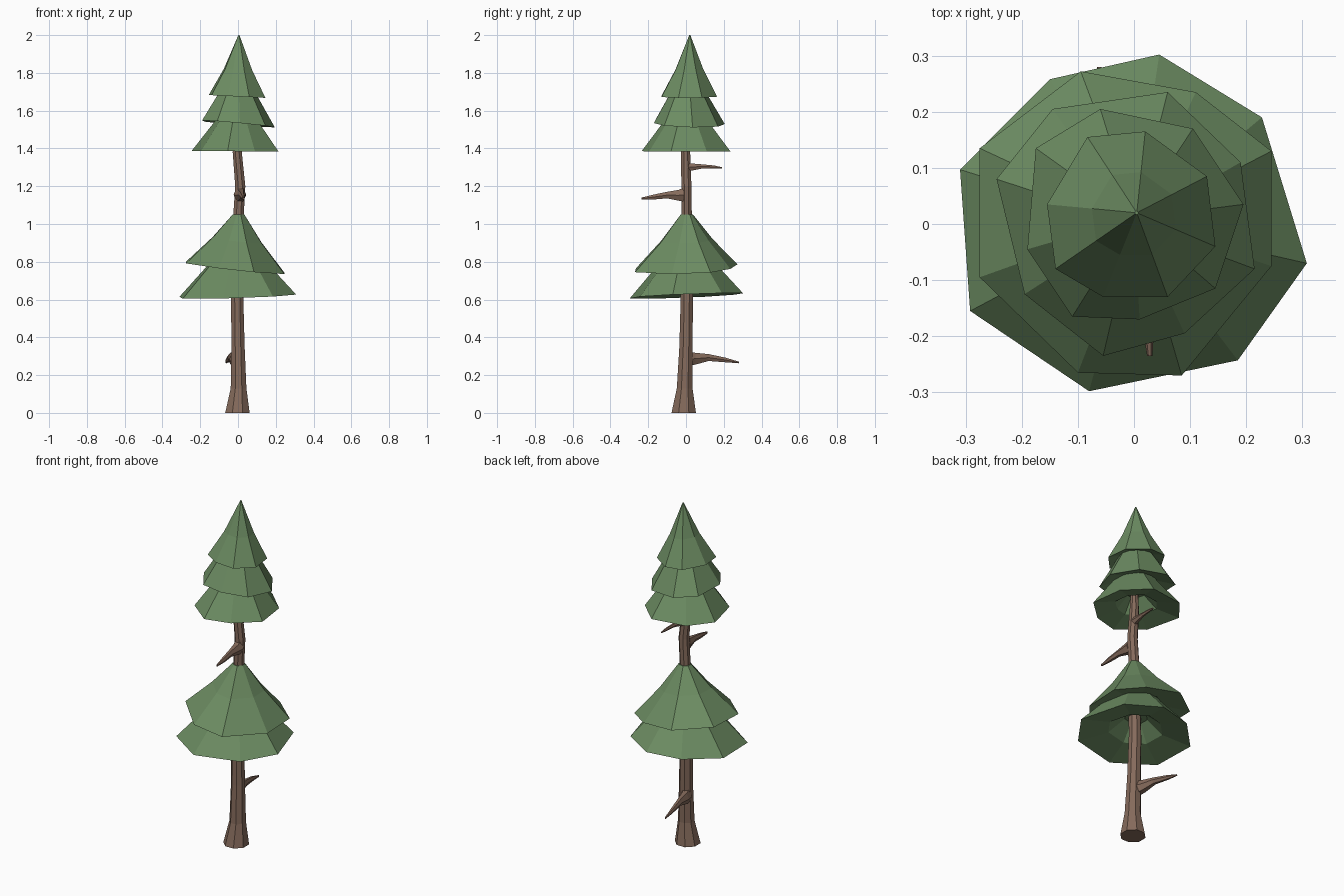
import bpy, bmesh, math
from mathutils import Vector

cube = bpy.data.objects.get("Cube")
if cube:
    bpy.data.objects.remove(cube, do_unlink=True)


def make_material(name, colour):
    mat = bpy.data.materials.new(name)
    mat.use_nodes = True
    mat.diffuse_color = colour
    node = mat.node_tree.nodes["Principled BSDF"]
    node.inputs["Base Color"].default_value = colour
    node.inputs["Roughness"].default_value = 0.9
    return mat


needle_green = make_material("needle green", (0.15, 0.262, 0.122, 1))
bark_brown = make_material("bark brown", (0.235, 0.146, 0.106, 1))


def loft(name, rings, material):
    """Skin a list of equal rings into a closed, flat shaded solid."""
    bm = bmesh.new()
    loops = [[bm.verts.new(point) for point in ring] for ring in rings]
    count = len(loops[0])
    for lower, upper in zip(loops, loops[1:]):
        for i in range(count):
            j = (i + 1) % count
            bm.faces.new((lower[i], lower[j], upper[j], upper[i]))
    bm.faces.new(list(reversed(loops[0])))
    bm.faces.new(loops[-1])
    bmesh.ops.recalc_face_normals(bm, faces=bm.faces[:])
    mesh = bpy.data.meshes.new(name)
    bm.to_mesh(mesh)
    bm.free()
    mesh.materials.append(material)
    obj = bpy.data.objects.new(name, mesh)
    bpy.context.collection.objects.link(obj)
    return obj


def polygon(centre, radius, sides, side_axis, up_axis, turn=0.0):
    """Regular ring of points spanned by two axes."""
    angles = [math.tau * (i + turn) / sides for i in range(sides)]
    return [Vector(centre) + radius * (math.cos(a) * side_axis + math.sin(a) * up_axis)
            for a in angles]


def foliage_tier(name, outline, height, tilt, tip, tip_scale, bend):
    """Eight-sided skirt with a tilted rim, a bent slope and a hollow underside."""
    tip = Vector(tip)
    rim = [Vector((x, y, height + tilt[0] * x + tilt[1] * y)) for x, y in outline]
    middle = sum(rim, Vector()) / len(rim)

    def shrink(target, amount, lift=0.0):
        return [p.lerp(target, amount) + Vector((0, 0, lift)) for p in rim]

    hollow_core = shrink(middle, 0.8, 0.10)
    hollow = shrink(middle, 0.52, 0.03)
    slope = shrink(tip, 0.5, bend)
    point = shrink(Vector((tip.x, tip.y, middle.z)), 1 - tip_scale)
    for p in point:
        p.z = tip.z
    loft(name, [hollow_core, hollow, rim, slope, point], needle_green)


# Foliage, from the crown down to the widest skirt
foliage_tier("crown_tier",
             [(.02, .165), (-.083, .155), (-.155, .035), (-.14, -.08),
              (-.055, -.13), (.06, -.13), (.145, -.04), (.13, .085)],
             1.675, (-.05, 0), (.005, .02, 2.0), .02, -.02)
foliage_tier("upper_tier",
             [(-.06, .205), (-.175, .135), (-.19, -.045), (-.11, -.165),
              (.01, -.17), (.145, -.115), (.195, .035), (.105, .17)],
             1.53, (-.09, -.03), (0, .01, 1.86), .1, 0)
foliage_tier("middle_tier",
             [(.06, .235), (-.145, .205), (-.245, .08), (-.195, -.125),
              (-.055, -.235), (.09, -.195), (.215, -.08), (.19, .11)],
             1.385, (-.01, 0), (0, 0, 1.7), .1, 0)
foliage_tier("lower_tier",
             [(-.095, .272), (-.275, .135), (-.275, -.095), (-.1, -.265),
              (.085, -.27), (.245, -.075), (.245, .13), (.11, .235)],
             .765, (-.11, .04), (.005, .005, 1.05), .12, .005)
foliage_tier("bottom_tier",
             [(.045, .302), (-.15, .258), (-.31, .097), (-.292, -.155),
              (-.08, -.298), (.185, -.243), (.308, -.07), (.228, .19)],
             .62, (.03, .04), (0, 0, .96), .1, 0)

# Trunk: slightly crooked, flared at the foot; each entry is x, y, z, radius
X, Y, Z = Vector((1, 0, 0)), Vector((0, 1, 0)), Vector((0, 0, 1))
trunk_path = [(-.003, -.012, 0, .07), (.003, -.007, .13, .045), (0, 0, .35, .038),
              (-.004, .004, .6, .035), (.003, .003, 1.05, .03), (.012, .002, 1.2, .029),
              (-.004, -.002, 1.38, .026), (0, .005, 1.6, .015)]
loft("trunk", [polygon((x, y, z), r, 8, X, Y, 0.5) for x, y, z, r in trunk_path], bark_brown)


def branch(name, path):
    """Tapered stub running along y; each entry is x, y, z, radius."""
    loft(name, [polygon((x, y, z), r, 6, X * 0.8, Z) for x, y, z, r in path], bark_brown)


branch("low_branch", [(-.01, .01, .285, .045), (-.025, .05, .287, .036),
                      (-.04, .12, .293, .021), (-.055, .21, .28, .014), (-.062, .28, .267, .005)])
branch("middle_branch", [(.01, -.01, 1.155, .042), (.015, -.04, 1.152, .033),
                         (.02, -.1, 1.153, .02), (.025, -.17, 1.143, .015), (.028, -.235, 1.135, .006)])
branch("high_branch", [(.005, .0, 1.3, .028), (.01, .035, 1.302, .021),
                       (.016, .09, 1.305, .012), (.022, .15, 1.302, .009), (.027, .19, 1.297, .004)])
